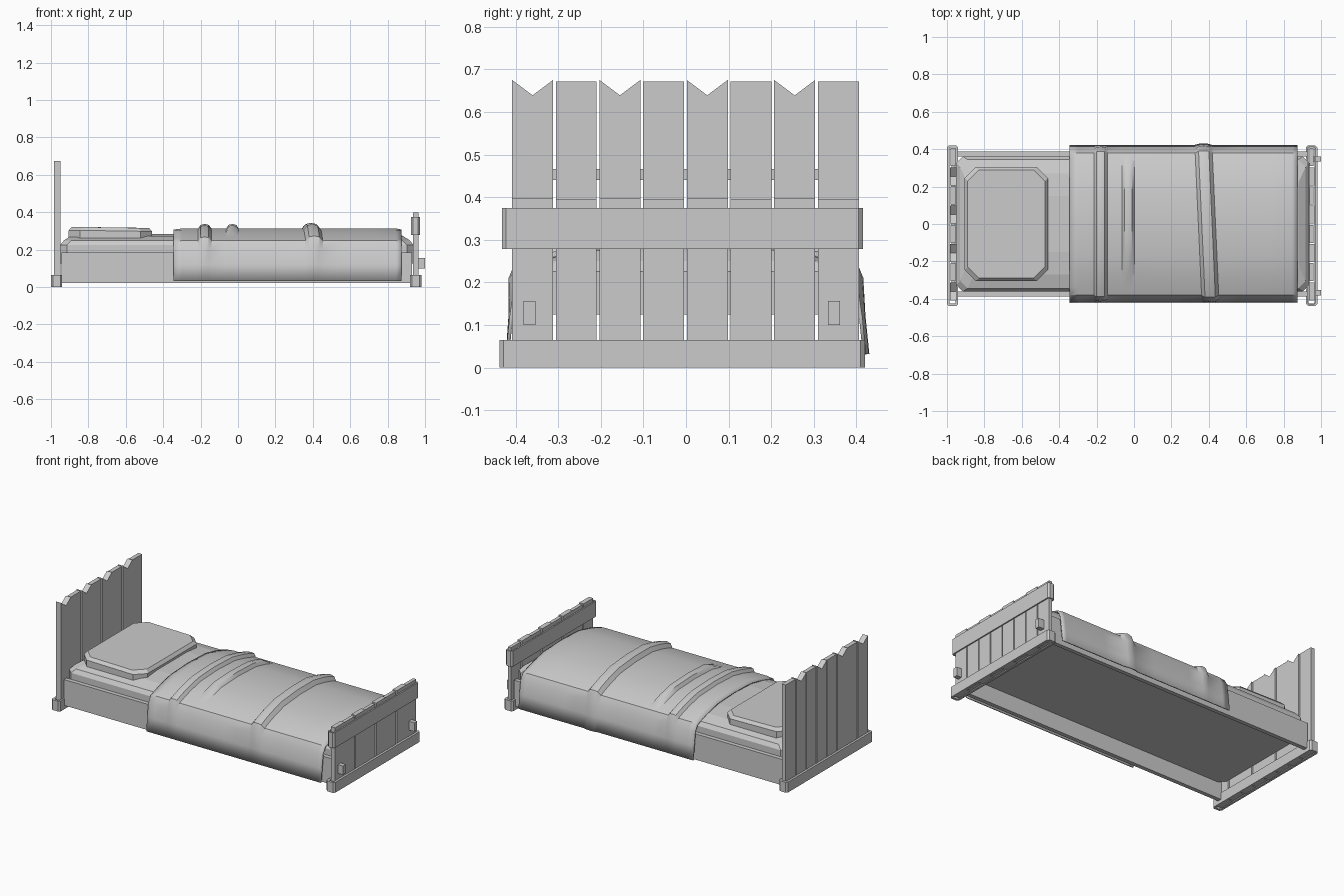
import bpy, bmesh, math

if "Cube" in bpy.data.objects:
    bpy.data.objects.remove(bpy.data.objects["Cube"])


def make_object(name, verts, faces):
    mesh = bpy.data.meshes.new(name)
    mesh.from_pydata(verts, [], faces)
    bm = bmesh.new()
    bm.from_mesh(mesh)
    bmesh.ops.recalc_face_normals(bm, faces=bm.faces)
    bm.to_mesh(mesh)
    bm.free()
    obj = bpy.data.objects.new(name, mesh)
    bpy.context.collection.objects.link(obj)
    return obj


def loft(name, rings):
    """Closed solid through rings of equal point count."""
    n = len(rings[0])
    verts = [p for ring in rings for p in ring]
    faces = [(k * n + i, k * n + (i + 1) % n, (k + 1) * n + (i + 1) % n, (k + 1) * n + i)
             for k in range(len(rings) - 1) for i in range(n)]
    last = (len(rings) - 1) * n
    faces += [tuple(range(n)), tuple(range(last, last + n))]
    return make_object(name, verts, faces)


def box(name, x0, x1, y0, y1, z0, z1):
    ring = [(x0, y0), (x1, y0), (x1, y1), (x0, y1)]
    return loft(name, [[(x, y, z) for x, y in ring] for z in (z0, z1)])


def octagon(x0, x1, y0, y1, c, z):
    return [(x0 + c, y0, z), (x1 - c, y0, z), (x1, y0 + c, z), (x1, y1 - c, z),
            (x1 - c, y1, z), (x0 + c, y1, z), (x0, y1 - c, z), (x0, y0 + c, z)]


def plank(name, x0, x1, y0, y1, z0, z1, notch=0):
    """Upright board, optionally with a V cut in its top."""
    ym = (y0 + y1) / 2
    outline = [(y0, z0), (y1, z0), (y1, z1), (ym, z1 - notch), (y0, z1)]
    return loft(name, [[(x, y, z) for y, z in outline] for x in (x0, x1)])


def clamp_frame(name, x0, x1, y0, y1, z0, z1, wall):
    """Rectangular collar, open top and bottom, that wraps a row of planks."""
    c = 0.010
    outer = [p[:2] for p in octagon(x0, x1, y0, y1, c, 0)]
    inner = [p[:2] for p in octagon(x0 + wall, x1 - wall, y0 + wall, y1 - wall, 0.001, 0)]
    loops = [[(x, y, z) for x, y in loop]
             for loop, z in ((outer, z0), (outer, z1), (inner, z1), (inner, z0))]
    verts = [p for loop in loops for p in loop]
    faces = [(a * 8 + i, a * 8 + (i + 1) % 8, (a + 1) % 4 * 8 + (i + 1) % 8, (a + 1) % 4 * 8 + i)
             for a in range(4) for i in range(8)]
    return make_object(name, verts, faces)


# Plank rows of the headboard and footboard
pitch, width = 0.1025, 0.096
for i in range(8):
    y0 = -0.408 + i * pitch
    even = i % 2 == 0
    inset = 0 if even else 0.004
    plank(f"headboard_plank_{i + 1}", -0.985 + inset, -0.950 - inset, y0, y0 + width,
          0.002, 0.675 if even else 0.672, 0.036 if even else 0)
    plank(f"footboard_plank_{i + 1}", 0.935 + inset, 0.965 - inset, y0, y0 + width,
          0.002, 0.398 if even else 0.394)
box("headboard_batten", -0.975, -0.960, -0.315, 0.315, 0.440, 0.466)

# Floor collars, footboard rail and pegs
clamp_frame("head_beam", -1.0, -0.940, -0.438, 0.420, 0, 0.065, 0.014)
clamp_frame("foot_beam", 0.920, 0.980, -0.438, 0.420, 0, 0.065, 0.014)
clamp_frame("footboard_rail", 0.926, 0.973, -0.432, 0.415, 0.278, 0.375, 0.008)
for side, y in (("front", -0.367), ("back", 0.347)):
    box(f"{side}_peg", 0.960, 1.0, y - 0.014, y + 0.014, 0.100, 0.156)

# Bed frame: side boards around a raised floor, open below and at the ends
for side, s in (("front", -1), ("back", 1)):
    ys = sorted((s * 0.362, s * 0.388))
    box(f"{side}_side_board", -0.945, 0.930, ys[0], ys[1], 0.022, 0.185)

# Crowned mattress with chamfered edges; its underside is the bed floor
loft("mattress", [octagon(-0.950 + dx, 0.938 - dx, -0.361 + dy, 0.361 - dy, c, z)
                  for dx, dy, c, z in ((0, 0, 0.035, 0.125), (0, 0, 0.035, 0.225),
                                       (0.020, 0.016, 0.040, 0.250), (0.055, 0.090, 0.040, 0.272),
                                       (0.080, 0.210, 0.030, 0.284))])

# Pillow, falling slightly towards the foot end
pillow = loft("pillow", [octagon(-0.905 + d, -0.460 - d, -0.305 + d, 0.305 - d, 0.060, z)
                         for d, z in ((0.012, 0.245), (0, 0.257), (0, 0.303), (0.016, 0.321))])
for v in pillow.data.vertices:
    if v.co.z > 0.28 and v.co.x > -0.6:
        v.co.z -= 0.005

# Blanket: half cross-section swept along the bed with raised folds
half = [(0.423, 0.032), (0.414, 0.120), (0.402, 0.205), (0.380, 0.248),
        (0.340, 0.263), (0.270, 0.284), (0.170, 0.306)]
section = [(-y, z) for y, z in half] + [(0, 0.313)] + [(y, z) for y, z in reversed(half)]
# centre, half width, height, short fold, skew, strength at the hem
folds = [(-0.178, 0.036, 0.024, False, 0.0, 0.0), (-0.030, 0.034, 0.024, True, 0.0, 0.0),
         (0.390, 0.046, 0.030, False, -0.045, 0.35)]
stations = {-0.345, -0.300, 0.100, 0.200, 0.560, 0.720, 0.845, 0.875}
for c, w, *_ in folds:
    stations |= {round(c + k * w, 4) for k in (-1, -0.6, 0, 0.6, 1)}
stations = sorted(stations)


def fold_at(x, y, z):
    """Height and sideways skew of the fold at this point."""
    for c, w, h, short, skew, hem in folds:
        t = abs(x - c) / w
        if t < 1.001:
            if short:
                along = 1 if -0.2 < y < 0.28 else 0
            else:
                along = max(hem if y > 0 else 0, min(1, (z - 0.10) / 0.15))
            return h * math.sqrt(max(0, 1 - t * t)) * along, skew * y
    return 0, 0


verts = []
for x in stations:
    end = 0.006 if x in (stations[0], stations[-1]) else 0
    for y, z in section:
        lift, skew = fold_at(x, y, z)
        a = min(1, max(0, (z - 0.19) / 0.09)) * math.pi / 2
        dy = math.copysign(math.cos(a), y) * lift * 0.7 if y else 0
        verts.append((x + skew, y + dy, z + math.sin(a) * lift - (end if z > 0.24 else 0)))
n = len(section)
faces = [(k * n + i, k * n + i + 1, (k + 1) * n + i + 1, (k + 1) * n + i)
         for k in range(len(stations) - 1) for i in range(n - 1)]
blanket = make_object("blanket", verts, faces)
# keep the outside facing up so the thickness grows inward
if sum(p.normal.z for p in blanket.data.polygons) < 0:
    blanket.data.flip_normals()
solid = blanket.modifiers.new("thickness", 'SOLIDIFY')
solid.thickness = 0.008
solid.offset = -1
bpy.context.view_layer.objects.active = blanket
blanket.select_set(True)
bpy.ops.object.shade_smooth_by_angle(angle=math.radians(30))
